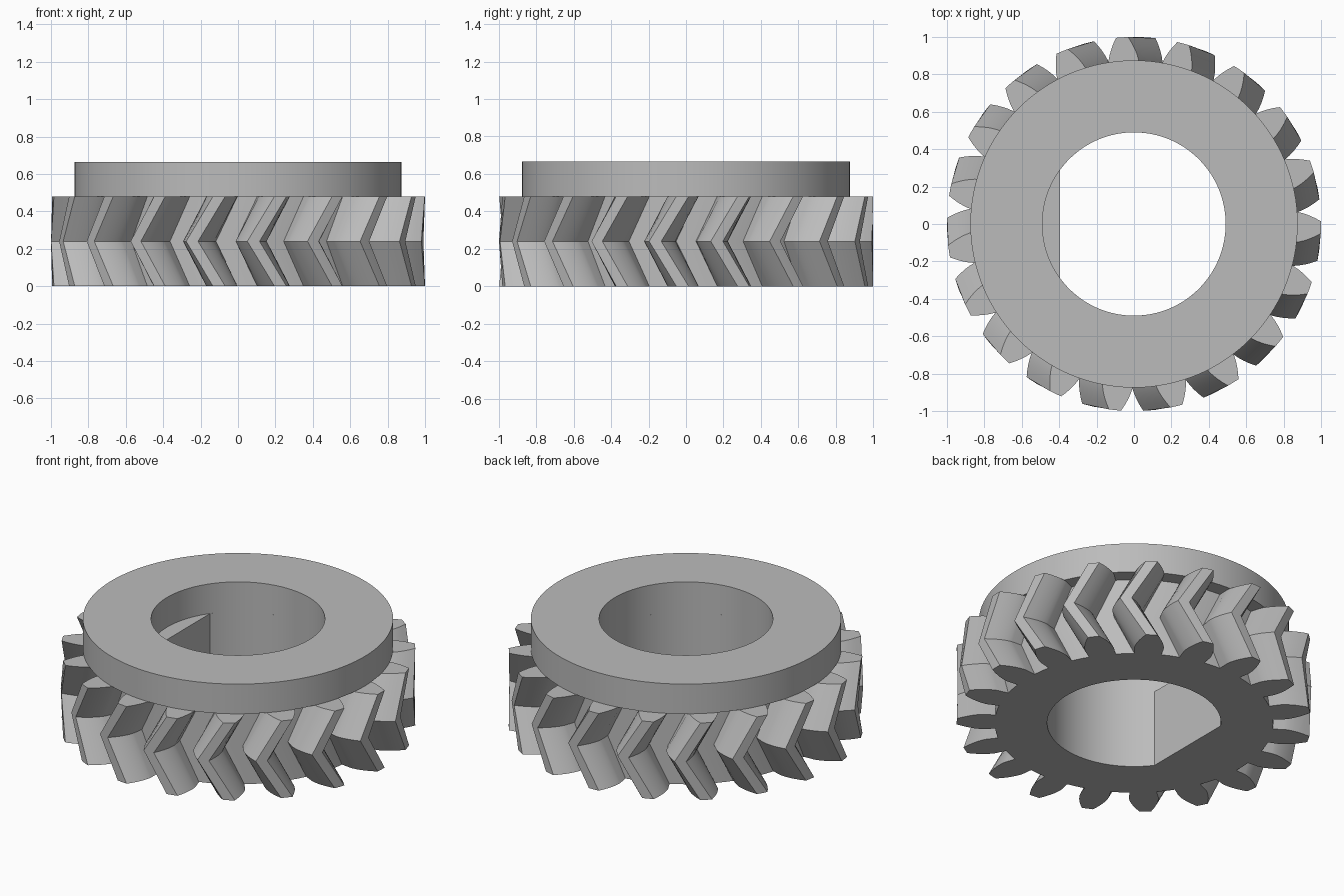
import bpy, bmesh
from math import pi, sin, cos, tan, acos, radians, sqrt

if "Cube" in bpy.data.objects:
    bpy.data.objects.remove(bpy.data.objects["Cube"], do_unlink=True)

TEETH = 19
TIP_R = 1.0
PITCH_R = TIP_R * TEETH / (TEETH + 2)
ROOT_R = TIP_R * (TEETH - 2.5) / (TEETH + 2)
BASE_R = PITCH_R * cos(radians(20))
STEP = 2 * pi / TEETH
TWIST = radians(8.4)
GEAR_H, TOP_H = 0.48, 0.665
COLLAR_R, BORE_R, FLAT_X = 0.875, 0.49, 0.395

grey = bpy.data.materials.new("plain_grey")
grey.use_nodes = True
COLOUR = (0.5, 0.5, 0.5, 1)
grey.diffuse_color = COLOUR
grey.node_tree.nodes["Principled BSDF"].inputs["Base Color"].default_value = COLOUR


def stack(name, rings):
    """Closed solid from matching rings of points, bottom to top."""
    bm = bmesh.new()
    loops = [[bm.verts.new(p) for p in ring] for ring in rings]
    n = len(loops[0])
    for low, high in zip(loops, loops[1:]):
        for i in range(n):
            j = (i + 1) % n
            bm.faces.new((low[i], low[j], high[j], high[i]))
    bm.faces.new(loops[0][::-1])
    bm.faces.new(loops[-1])
    mesh = bpy.data.meshes.new(name)
    bm.to_mesh(mesh)
    bm.free()
    obj = bpy.data.objects.new(name, mesh)
    bpy.context.collection.objects.link(obj)
    mesh.materials.append(grey)
    return obj


def circle(r, z, n=128):
    return [(r * cos(2 * pi * i / n), r * sin(2 * pi * i / n), z) for i in range(n)]


def cut(obj, cutter):
    mod = obj.modifiers.new("bore", "BOOLEAN")
    mod.operation, mod.solver, mod.object = "DIFFERENCE", "EXACT", cutter
    bpy.context.view_layer.objects.active = obj
    bpy.ops.object.modifier_apply(modifier=mod.name)
    bpy.data.objects.remove(cutter, do_unlink=True)


def involute(angle):
    return tan(angle) - angle


# Polar outline of one tooth: involute flanks, then the root arc
def half_angle(r):
    a = acos(min(1, BASE_R / r))
    return pi / (2 * TEETH) + involute(radians(20)) - involute(a)


radii = [BASE_R + (TIP_R - BASE_R) * (k / 6) ** 1.3 for k in range(7)]
flank = [(ROOT_R, half_angle(BASE_R))] + [(r, half_angle(r)) for r in radii]
tooth = [(r, -a) for r, a in flank] + [(TIP_R, 0)] + [(r, a) for r, a in flank[::-1]]
tooth.append((ROOT_R, STEP / 2))


def gear_ring(z, turn):
    return [(r * cos(a + t * STEP + turn), r * sin(a + t * STEP + turn), z)
            for t in range(TEETH) for r, a in tooth]


# Herringbone gear: the middle lags behind both faces
mid = -STEP / 2
gear = stack("herringbone_gear", [gear_ring(0, mid + TWIST), gear_ring(GEAR_H / 2, mid),
                                  gear_ring(GEAR_H, mid + TWIST)])

# D-shaped bore through the gear
start = pi - acos(FLAT_X / BORE_R)
arc = [-start + 2 * start * i / 96 for i in range(97)]
d_cutter = stack("bore_cutter", [[(BORE_R * cos(a), BORE_R * sin(a), z) for a in arc]
                                 for z in (-0.1, TOP_H)])
d_cutter.hide_render = True
cut(gear, d_cutter)

# Round collar with a plain round bore
collar = stack("collar", [circle(COLLAR_R, GEAR_H), circle(COLLAR_R, TOP_H)])
round_cutter = stack("collar_cutter", [circle(BORE_R, 0.3), circle(BORE_R, 0.9)])
round_cutter.hide_render = True
cut(collar, round_cutter)

# Smooth curves, sharp edges
for obj in (gear, collar):
    bpy.ops.object.select_all(action="DESELECT")
    obj.select_set(True)
    bpy.context.view_layer.objects.active = obj
    bpy.ops.object.shade_smooth_by_angle(angle=radians(25))
